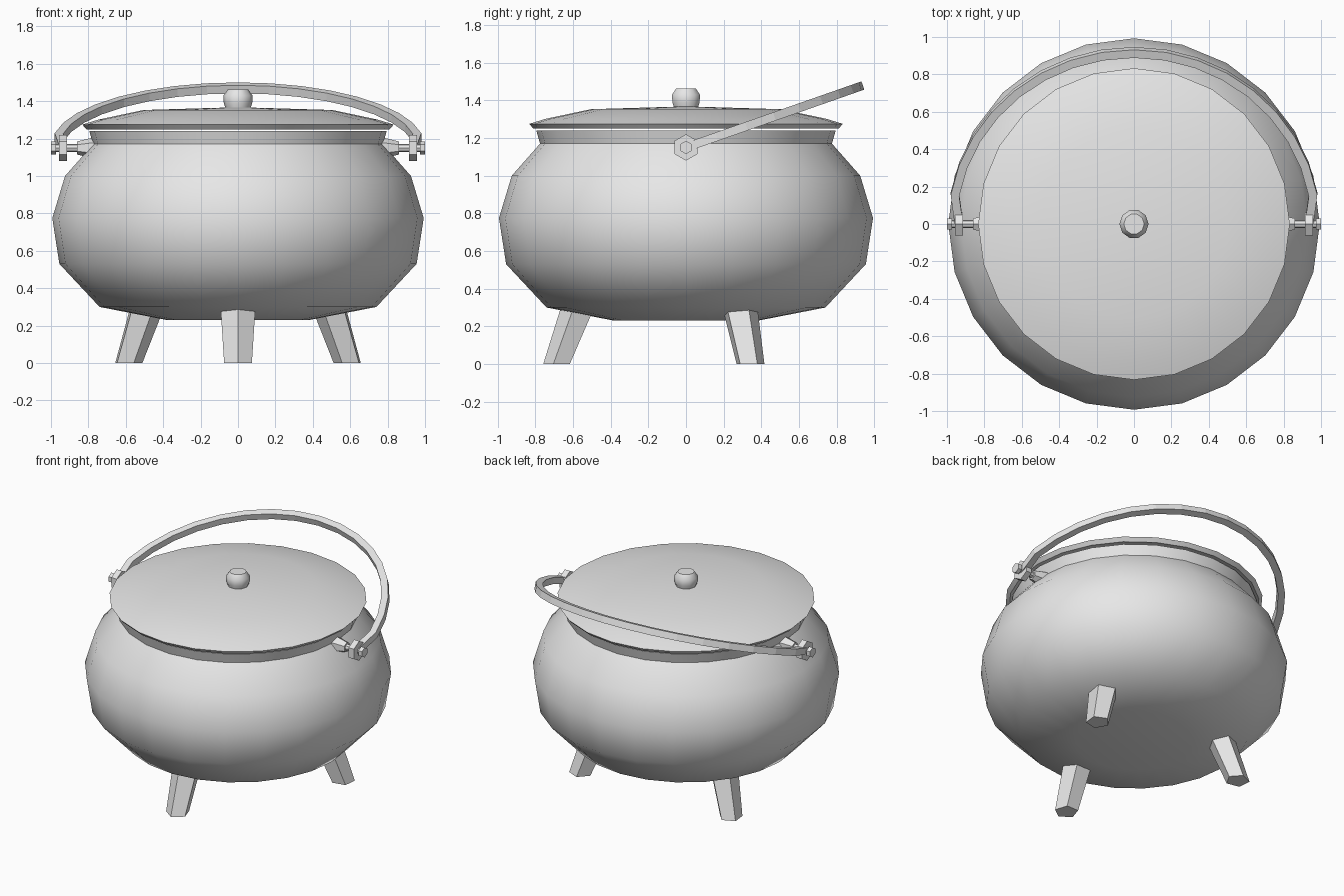
import bpy, bmesh, math
from math import sin, cos, pi, radians
from mathutils import Matrix, Vector

if "Cube" in bpy.data.objects:
    bpy.data.objects.remove(bpy.data.objects["Cube"])

iron = bpy.data.materials.new("cast iron grey")
iron.diffuse_color = (0.8, 0.8, 0.8, 1)
iron.use_nodes = True
iron.node_tree.nodes["Principled BSDF"].inputs["Base Color"].default_value = iron.diffuse_color


def finish(name, bm, smooth=None):
    bmesh.ops.recalc_face_normals(bm, faces=bm.faces)
    me = bpy.data.meshes.new(name)
    bm.to_mesh(me)
    bm.free()
    me.materials.append(iron)
    ob = bpy.data.objects.new(name, me)
    bpy.context.collection.objects.link(ob)
    if smooth:
        bpy.ops.object.select_all(action='DESELECT')
        ob.select_set(True)
        bpy.context.view_layer.objects.active = ob
        bpy.ops.object.shade_smooth_by_angle(angle=radians(smooth))
    return ob


def skin(bm, rings, caps=True):
    """Join rings of points with quads; a ring of one point makes a pole."""
    vs = [[bm.verts.new(p) for p in r] for r in rings]
    for a, b in zip(vs, vs[1:]):
        n = max(len(a), len(b))
        for i in range(n):
            j = (i + 1) % n
            if len(a) == 1:
                bm.faces.new((a[0], b[j], b[i]))
            elif len(b) == 1:
                bm.faces.new((a[i], a[j], b[0]))
            else:
                bm.faces.new((a[i], a[j], b[j], b[i]))
    if caps:
        for r in (vs[0], vs[-1]):
            if len(r) > 2:
                bm.faces.new(r)


def ring(r, z, n, phase=0.0):
    if r == 0:
        return [Vector((0, 0, z))]
    return [Vector((r * cos(2 * pi * i / n + phase), r * sin(2 * pi * i / n + phase), z))
            for i in range(n)]


def lathe(name, profile, n, smooth=None):
    bm = bmesh.new()
    skin(bm, [ring(r, z, n) for r, z in profile])
    return finish(name, bm, smooth)


# Pot: outer wall, rim, then inner wall
lathe("pot_body", [(0, .23), (.38, .23), (.74, .30), (.955, .53), (.993, .775),
                   (.925, 1.0), (.775, 1.17), (.795, 1.24), (.755, 1.24),
                   (.735, 1.17), (.885, 1.0), (.953, .775), (.915, .53),
                   (.71, .335), (.37, .27), (0, .27)], 24, 50)

# Lid: shallow dome with a bevelled rim
lathe("lid", [(0, 1.335), (.5, 1.32), (.74, 1.27), (.81, 1.25), (.833, 1.275),
              (.745, 1.302), (.505, 1.353), (0, 1.368)], 24, 40)

# Knob
lathe("lid_knob", [(0, 1.35), (.062, 1.35), (.076, 1.39), (.078, 1.43),
                   (.055, 1.462), (0, 1.462)], 10, 40)

# Three splayed five-sided legs
for name, ang in (("front_leg", -90), ("back_right_leg", 30), ("back_left_leg", 150)):
    bm = bmesh.new()
    a = radians(ang)
    out = Vector((cos(a), sin(a), 0))
    skin(bm, [[p + out * d for p in ring(r, z, 5, a)]
              for d, r, z in ((.68, .078, 0), (.555, .1, .33))])
    finish(name, bm)

# Side pivots: lug, pin, handle eye and nut, turned about the x axis
PIVOT = 1.15
for side, s in (("left", -1), ("right", 1)):
    for part, n, prof in (("lug", 6, [(.06, .74), (.052, .79), (.035, .86)]),
                          ("pin", 8, [(.022, .8), (.022, .985)]),
                          ("handle_eye", 6, [(.07, .915), (.07, .957)]),
                          ("nut", 6, [(.035, .972), (.035, 1.0)])):
        bm = bmesh.new()
        skin(bm, [[Vector((s * p.z, p.y, PIVOT + p.x)) for p in ring(r, x, n)]
                  for r, x in prof])
        finish(f"{side}_{part}", bm)

# Carrying handle: square bar bent to a half circle, leaning back
bm = bmesh.new()
tilt = Matrix.Translation((0, 0, PIVOT)) @ Matrix.Rotation(radians(19.3), 4, 'X')
N, H = 18, .023
rings = []
for k in range(N + 1):
    t = pi * k / N
    R = .936 if k in (0, N) else .972
    rings.append([tilt @ Vector(((R + dr) * cos(t), (R + dr) * sin(t), dz))
                  for dr, dz in ((-H, -H), (H, -H), (H, H), (-H, H))])
skin(bm, rings)
finish("carrying_handle", bm)
